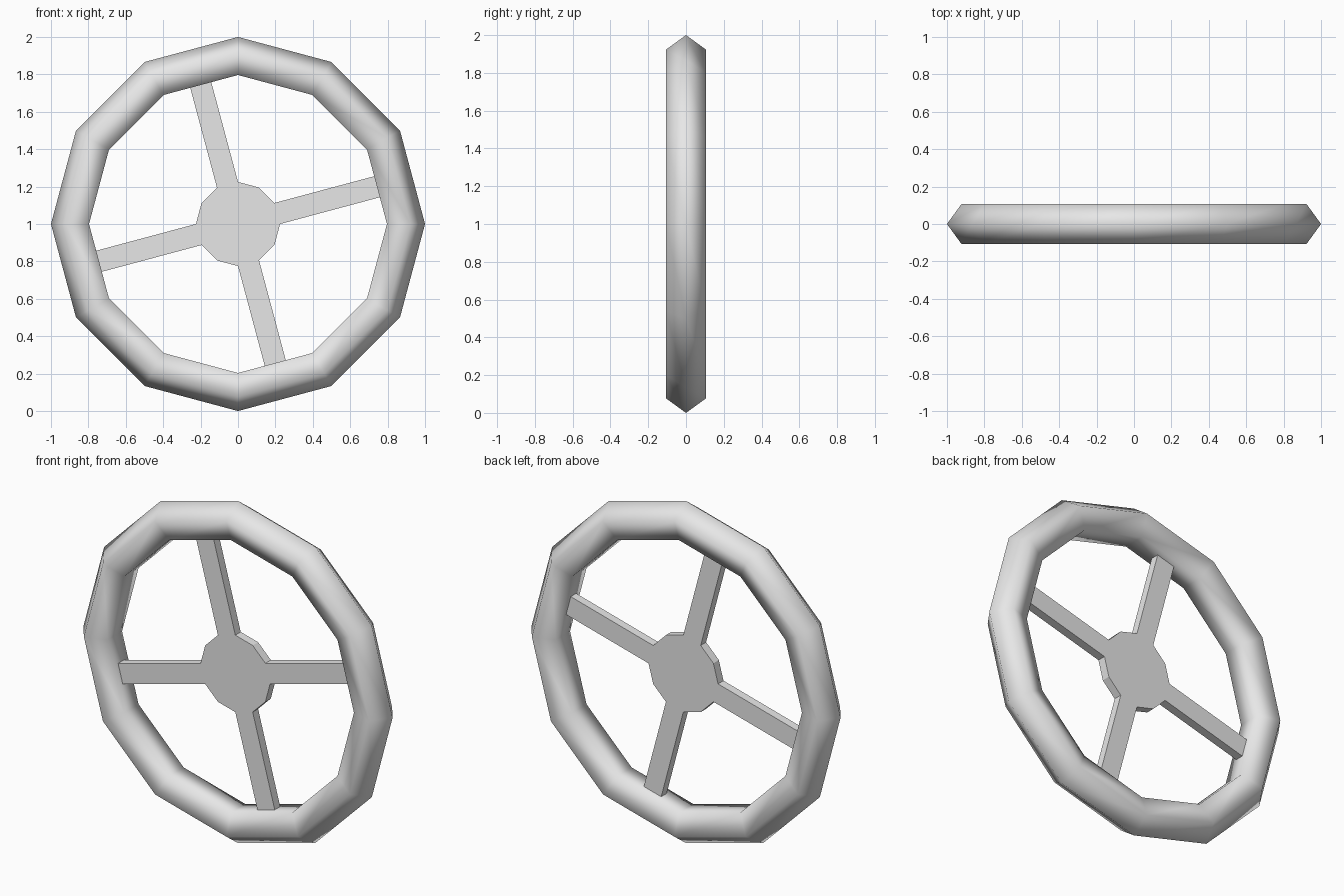
import bpy, bmesh
from math import radians, cos, sin, pi
from mathutils import Matrix, Vector

cube = bpy.data.objects.get("Cube")
if cube:
    bpy.data.objects.remove(cube, do_unlink=True)

SIDES = 12
TUBE_RADIUS = 0.1125
RIM_RADIUS = 1 - TUBE_RADIUS
HUB_RADIUS = 0.225
THICKNESS = 0.05
SPOKE_END = 0.775
# Stand the wheel upright, resting on the ground
UPRIGHT = Matrix.Translation((0, 0, 1)) @ Matrix.Rotation(radians(90), 4, "X")

grey = bpy.data.materials.new("light_grey")
grey.use_nodes = True
grey.diffuse_color = (0.8, 0.8, 0.8, 1)
grey.node_tree.nodes["Principled BSDF"].inputs["Base Color"].default_value = (0.8, 0.8, 0.8, 1)


def add_part(name, bm, smooth):
    bmesh.ops.recalc_face_normals(bm, faces=bm.faces)
    bm.transform(UPRIGHT)
    for face in bm.faces:
        face.smooth = smooth
    mesh = bpy.data.meshes.new(name)
    bm.to_mesh(mesh)
    bm.free()
    mesh.materials.append(grey)
    bpy.context.collection.objects.link(bpy.data.objects.new(name, mesh))


# Rim: five-sided tube section spun around the axle
bm = bmesh.new()
corners = [bm.verts.new((RIM_RADIUS + TUBE_RADIUS * cos(a), 0, TUBE_RADIUS * sin(a)))
           for a in (2 * pi * i / 5 for i in range(5))]
section = [bm.edges.new((corners[i], corners[(i + 1) % 5])) for i in range(5)]
bmesh.ops.spin(bm, geom=corners + section, cent=(0, 0, 0), axis=(0, 0, 1),
               angle=2 * pi, steps=SIDES, use_merge=True)
bmesh.ops.remove_doubles(bm, verts=bm.verts, dist=0.001)
add_part("rim", bm, True)

# Hub: thin disc, with four of its side faces drawn out into spokes
bm = bmesh.new()
bmesh.ops.create_cone(bm, cap_ends=True, segments=SIDES, radius1=HUB_RADIUS,
                      radius2=HUB_RADIUS, depth=THICKNESS)
bm.normal_update()
reach = SPOKE_END - HUB_RADIUS * cos(pi / SIDES)
for k in range(4):
    angle = radians(15 + 90 * k)
    out = Vector((cos(angle), sin(angle), 0))
    side = max(bm.faces, key=lambda f: f.normal.dot(out) if abs(f.normal.z) < 0.5 else -1)
    spoke = bmesh.ops.extrude_discrete_faces(bm, faces=[side])["faces"][0]
    # Bridge from the hub edge to the far end of the spoke
    bmesh.ops.translate(bm, verts=spoke.verts, vec=out * reach)
    bm.normal_update()
add_part("hub_and_spokes", bm, False)
